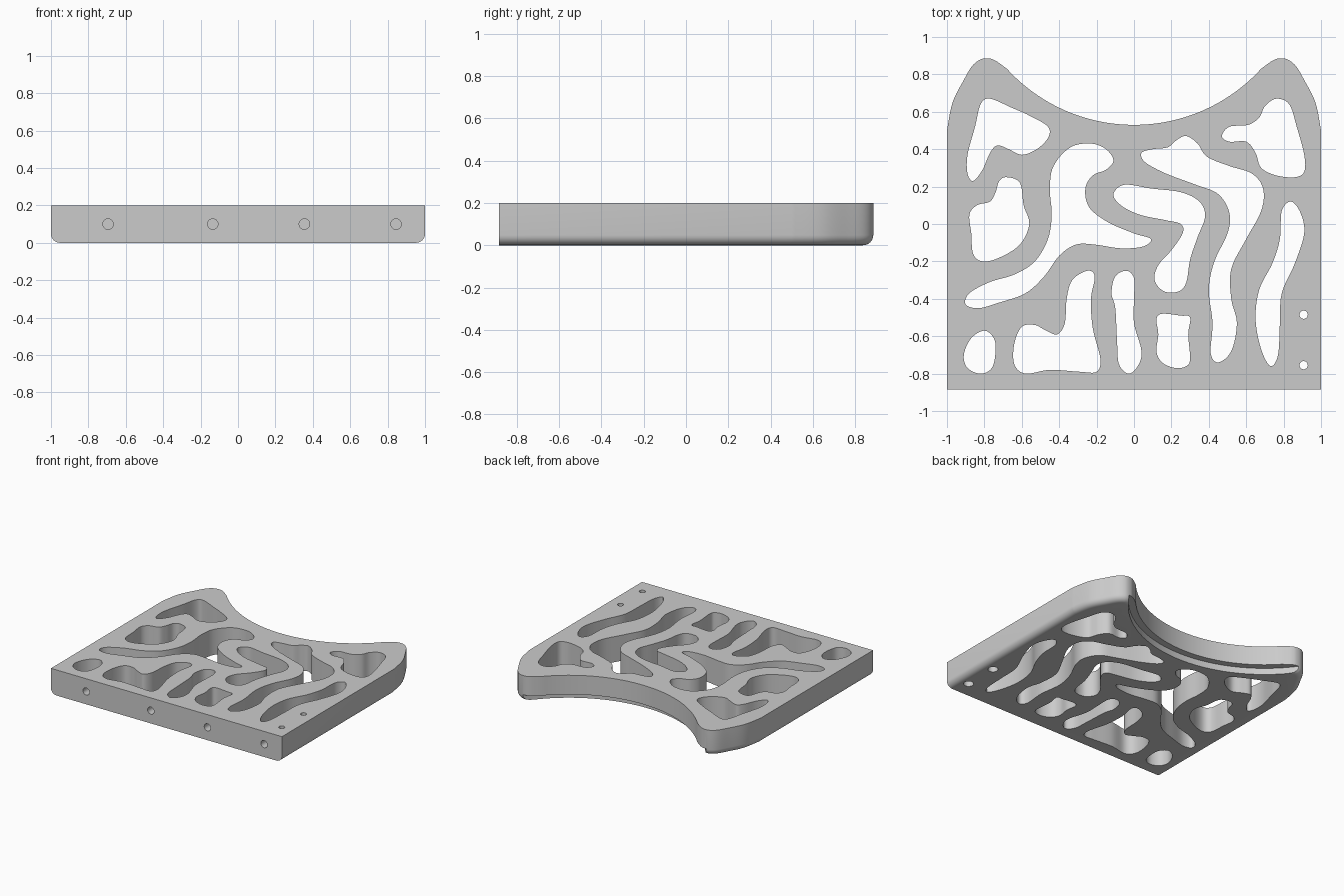
import bpy
import bmesh
import math
from mathutils import Vector, Matrix

HEIGHT = 0.2
FRONT = -0.885
ARC_CENTRE, ARC_RADIUS = 1.45, 0.92

cube = bpy.data.objects.get("Cube")
if cube:
    bpy.data.objects.remove(cube, do_unlink=True)

grey = bpy.data.materials.new("light grey")
grey.use_nodes = True
colour = (0.6, 0.6, 0.6, 1)
grey.diffuse_color = colour
grey.node_tree.nodes["Principled BSDF"].inputs["Base Color"].default_value = colour


def make_object(name, bm):
    bmesh.ops.recalc_face_normals(bm, faces=bm.faces)
    mesh = bpy.data.meshes.new(name)
    bm.to_mesh(mesh)
    bm.free()
    mesh.materials.append(grey)
    obj = bpy.data.objects.new(name, mesh)
    bpy.context.collection.objects.link(obj)
    return obj


def add_prism(bm, outline, bottom, top):
    base = bm.faces.new([bm.verts.new((x, y, bottom)) for x, y in outline])
    extruded = bmesh.ops.extrude_face_region(bm, geom=[base], use_keep_orig=True)
    verts = [v for v in extruded["geom"] if isinstance(v, bmesh.types.BMVert)]
    bmesh.ops.translate(bm, verts=verts, vec=(0, 0, top - bottom))


def add_cylinder(bm, radius, length, centre, turn=0, segments=32):
    matrix = Matrix.Translation(centre) @ Matrix.Rotation(turn, 4, "X")
    bmesh.ops.create_cone(bm, cap_ends=True, segments=segments, radius1=radius,
                          radius2=radius, depth=length, matrix=matrix)


def smooth_loop(points, closed=True, steps=6):
    """Catmull-Rom curve through the given points."""
    count = len(points)
    pick = (lambda i: points[i % count]) if closed else (lambda i: points[max(0, min(i, count - 1))])
    result = []
    for i in range(count if closed else count - 1):
        a, b, c, d = (Vector(pick(i + k)) for k in (-1, 0, 1, 2))
        for s in range(steps):
            t = s / steps
            result.append(0.5 * (2 * b + (c - a) * t + (2 * a - 5 * b + 4 * c - d) * t ** 2
                                 + (3 * b - a - 3 * c + d) * t ** 3))
    return result


def combine(body, other, operation):
    modifier = body.modifiers.new(operation.lower(), "BOOLEAN")
    modifier.operation = operation
    modifier.solver = "EXACT"
    modifier.object = other
    bpy.context.view_layer.objects.active = body
    bpy.ops.object.modifier_apply(modifier=modifier.name)
    bpy.data.objects.remove(other, do_unlink=True)


# Plate outline: straight sides, rounded rear horns, concave rear edge
horn = [(1, 0.5), (0.97, 0.65), (0.91, 0.77), (0.865, 0.845), (0.82, 0.88),
        (0.775, 0.885), (0.74, 0.873), (0.7, 0.845)]
half = [Vector((1, FRONT))] + smooth_loop(horn, closed=False)
ARC_STEPS = 28
for i in range(ARC_STEPS):
    x = 0.68 * (1 - i / ARC_STEPS)
    half.append(Vector((x, ARC_CENTRE - math.sqrt(ARC_RADIUS ** 2 - x ** 2))))
middle = [Vector((0, ARC_CENTRE - ARC_RADIUS))]
outline = half + middle + [Vector((-p.x, p.y)) for p in reversed(half)]

bm = bmesh.new()
add_prism(bm, outline, 0, HEIGHT)
# Rounded lower edge everywhere except along the front
lower = [e for e in bm.edges if all(v.co.z < 0.001 for v in e.verts)
         and any(v.co.y > FRONT + 0.001 for v in e.verts)]
bmesh.ops.bevel(bm, geom=lower, offset=0.048, segments=6, profile=0.5,
                affect="EDGES", clamp_overlap=False)
plate = make_object("plate", bm)

# Step under the concave rear edge
bm = bmesh.new()
add_cylinder(bm, ARC_RADIUS + 0.052, 0.2, (0, ARC_CENTRE, -0.05), segments=180)
combine(plate, make_object("rear_step", bm), "DIFFERENCE")

# Flat pads near the ends of the concave edge
for side in (-1, 1):
    bm = bmesh.new()
    a, b = Vector((0.565, 0.72)), Vector((0.685, 0.825))
    out = Vector((0.02, -0.02))
    add_prism(bm, [(side * p.x, p.y) for p in (a, b, b + out, a + out)], 0.052, HEIGHT)
    combine(plate, make_object("rear_pad", bm), "UNION")

# Winding openings through the plate, in hundredths of a unit
slots = bmesh.new()


def slot(*values):
    points = [(x / 100, y / 100) for x, y in zip(values[::2], values[1::2])]
    add_prism(slots, smooth_loop(points), -0.1, HEIGHT + 0.1)


# Left horn opening
slot(-77, 67, -65, 62, -56, 58, -46, 52, -46, 46, -52, 40, -60, 37, -67, 40,
     -73, 42, -77, 38, -81, 29, -86, 23, -89, 27, -89, 37, -85, 52, -82, 64)
# Left bay
slot(-68, 25, -61, 22, -59, 10, -56, 0, -61, -11, -72, -18, -81, -20, -86, -16,
     -87, -5, -88, 5, -84, 10, -77, 12, -74, 17, -72, 23)
# Long branching channel
slot(-23, 43, -15, 40, -11, 34, -15, 29, -22, 26, -26, 19, -24, 9, -14, 1,
     0, -5, 9, -8, 5, -12, -7, -13, -21, -11, -31, -11, -40, -17, -48, -28,
     -58, -37, -72, -42, -83, -45, -90, -43, -88, -37, -77, -31, -64, -27,
     -53, -20, -46, -8, -44, 5, -45, 19, -43, 31, -34, 41)
# Central hook
slot(-5, 21, 9, 19, 25, 17, 35, 12, 38, 4, 34, -7, 30, -19, 28, -31, 24, -36,
     16, -36, 11, -30, 13, -22, 20, -14, 26, -5, 25, 0, 17, 2, 3, 5, -7, 10, -11, 16)
# Long right channel
slot(28, 47, 34, 43, 39, 36, 51, 31, 63, 27, 69, 19, 68, 7, 60, -8, 52, -24,
     52, -40, 55, -53, 52, -68, 45, -74, 41, -69, 42, -53, 40, -35, 43, -20,
     50, -5, 51, 6, 45, 16, 33, 21, 17, 27, 6, 33, 4, 38, 10, 40, 18, 41, 23, 45)
# Right horn opening
slot(76, 67, 83, 64, 87, 52, 91, 37, 91, 28, 86, 25, 76, 26, 68, 30, 65, 38,
     60, 44, 51, 44, 47, 47, 51, 52, 61, 53, 67, 57, 70, 63)
# Tall right opening
slot(84, 12, 89, 6, 91, -5, 86, -21, 79, -37, 78, -53, 77, -70, 73, -76,
     68, -67, 65, -51, 67, -35, 74, -21, 78, -8, 79, 7)
# Front row, left to right
slot(-80, -57, -75, -61, -74, -68, -76, -77, -82, -80, -89, -77, -91, -70, -87, -61)
slot(-25, -25, -21, -28, -23, -40, -22, -56, -18, -72, -20, -79, -29, -79,
     -45, -78, -58, -80, -64, -75, -64, -64, -60, -55, -53, -54, -47, -57,
     -41, -59, -37, -53, -36, -40, -33, -30)
slot(-4, -25, 0, -29, 0, -40, 0, -53, 4, -68, 2, -76, -3, -80, -8, -75,
     -9, -64, -10, -45, -12, -37, -10, -28)
slot(15, -48, 25, -49, 30, -50, 29, -59, 30, -72, 28, -76, 22, -77, 15, -74,
     12, -68, 13, -59, 12, -51)
combine(plate, make_object("openings", slots), "DIFFERENCE")

# Dowel holes in the front edge and screw holes through the right side
drills = bmesh.new()
for x in (-0.695, -0.135, 0.355, 0.845):
    add_cylinder(drills, 0.028, 0.6, (x, FRONT, 0.1), turn=math.pi / 2)
for y in (-0.485, -0.755):
    add_cylinder(drills, 0.022, 0.6, (0.907, y, 0.1))
combine(plate, make_object("drill_holes", drills), "DIFFERENCE")

# Wider recesses below the screw holes
recesses = bmesh.new()
for y in (-0.485, -0.755):
    add_cylinder(recesses, 0.036, 0.1, (0.907, y, 0))
combine(plate, make_object("screw_recesses", recesses), "DIFFERENCE")

bpy.ops.object.select_all(action="DESELECT")
plate.select_set(True)
bpy.context.view_layer.objects.active = plate
bpy.ops.object.shade_smooth_by_angle(angle=math.radians(30))
